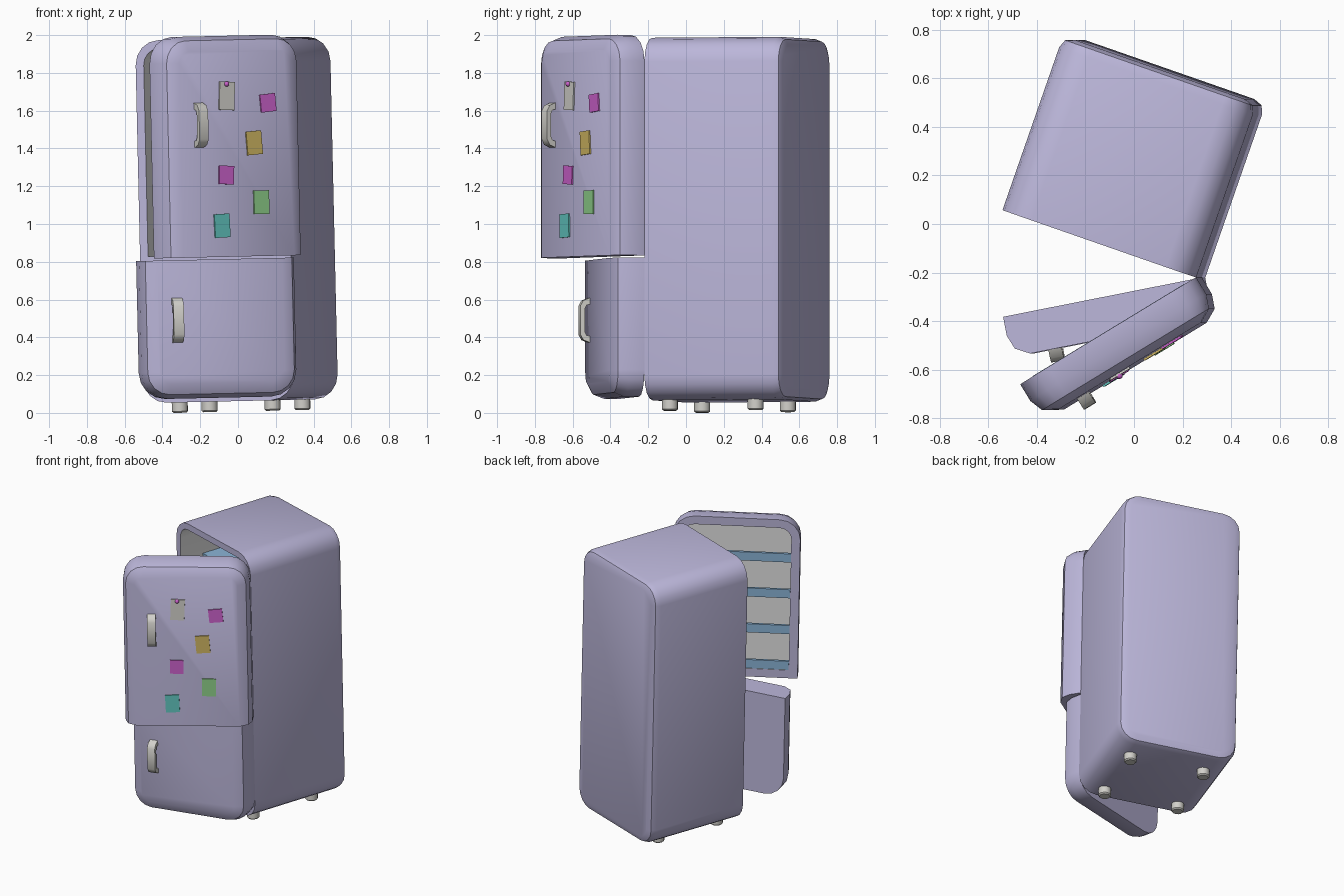
import bpy, bmesh, math
from mathutils import Matrix, Vector

if "Cube" in bpy.data.objects:
    bpy.data.objects.remove(bpy.data.objects["Cube"])

def mat(name, rgb):
    m = bpy.data.materials.new(name)
    m.diffuse_color = (*rgb, 1)
    m.use_nodes = True
    m.node_tree.nodes["Principled BSDF"].inputs["Base Color"].default_value = m.diffuse_color
    return m

LAVENDER = mat("lavender", (.50, .47, .70))
WHITE = mat("liner white", (.78, .78, .78))
GREY = mat("handle grey", (.64, .63, .59))
BLUE = mat("tray blue", (.26, .46, .68))
PINK = mat("note magenta", (.60, .12, .60))
YELLOW = mat("note yellow", (.62, .46, .12))
GREEN = mat("note green", (.27, .62, .25))
TEAL = mat("note teal", (.12, .56, .52))

T, R = Matrix.Translation, lambda deg, ax: Matrix.Rotation(math.radians(deg), 4, ax)
LEAN = T((.024, .2775, .008)) @ R(-1.3, 'Y')          # whole fridge leans slightly
BODY = LEAN @ R(-19.2, 'Z')
HINGE = LEAN @ T((.274, -.4975, 0))
UPPER = HINGE @ R(31.3, 'Z')
LOWER = HINGE @ R(11.2, 'Z')

def finish(name, bm, mats, matrix, angle=40):
    bmesh.ops.recalc_face_normals(bm, faces=bm.faces[:])
    me = bpy.data.meshes.new(name)
    bm.to_mesh(me)
    bm.free()
    for m in mats:
        me.materials.append(m)
    ob = bpy.data.objects.new(name, me)
    bpy.context.collection.objects.link(ob)
    ob.matrix_world = matrix
    bpy.ops.object.select_all(action='DESELECT')
    ob.select_set(True)
    bpy.context.view_layer.objects.active = ob
    bpy.ops.object.shade_smooth_by_angle(angle=math.radians(angle))
    return ob

def outline(x0, x1, z0, z1, rb, rt, inset, kb, kt, seg=4):
    """Rounded rectangle in x and z; kb/kt scale the inset at bottom/top."""
    x0, x1, z0, z1 = x0 + inset, x1 - inset, z0 + inset * kb, z1 - inset * kt
    pts = []
    for cx, cz, r, a0 in ((x1, z1, rt, 0), (x0, z1, rt, 90), (x0, z0, rb, 180), (x1, z0, rb, 270)):
        if r == 0:
            pts.append((cx, cz))
            continue
        r = max(r - inset, .02)
        ox = cx - r if cx == x1 else cx + r
        oz = cz - r if cz == z1 else cz + r
        for i in range(seg + 1):
            a = math.radians(a0 + 90 * i / seg)
            pts.append((ox + r * math.cos(a), oz + r * math.sin(a)))
    return pts

def loft(name, size, rb, rt, rings, liner_bands, matrix):
    """Skin rounded outlines; the first bands and first cap get the liner."""
    bm = bmesh.new()
    loops = []
    for inset, y, kb, kt in rings:
        loops.append([bm.verts.new((x, y, z)) for x, z in outline(*size, rb, rt, inset, kb, kt)])
    for b, (p, q) in enumerate(zip(loops, loops[1:])):
        for i in range(len(p)):
            j = (i + 1) % len(p)
            bm.faces.new((p[i], p[j], q[j], q[i])).material_index = int(b < liner_bands)
    bm.faces.new(loops[0]).material_index = int(liner_bands > 0)
    bm.faces.new(loops[-1])
    return finish(name, bm, [LAVENDER, WHITE], matrix)

def add_box(bm, lo, hi):
    c = [(a + b) / 2 for a, b in zip(lo, hi)]
    s = [b - a for a, b in zip(lo, hi)]
    bmesh.ops.create_cube(bm, size=1, matrix=T(c) @ Matrix.Diagonal((*s, 1)))

def boxes(name, m, matrix, *spans):
    bm = bmesh.new()
    for lo, hi in spans:
        add_box(bm, lo, hi)
    return finish(name, bm, [m], matrix, 30)

# Cabinet: hollow rounded shell with softened back edge
loft("cabinet", (-.4225, .4225, .055, 1.975), .13, .13,
     [(.045, .32, 1, 1), (.045, -.38, 1, 1), (0, -.38, 1, 1), (0, .33, 1, 1),
      (.014, .366, 1, 1), (.05, .38, 1, 1)], 1, BODY)
boxes("compartment_divider", LAVENDER, BODY, ((-.38, -.379, .785), (.38, .325, .83)))
for i, z in enumerate((1.1, 1.38, 1.66)):
    boxes(f"inner_shelf_{i + 1}", BLUE, BODY, ((-.378, -.2, z), (.378, .32, z + .018)))

# Doors: rounded front, square where they meet each other
upper_rings = [(.06, -.10, 1, 1), (.06, 0, 1, 1)] + [(i, -y, 0, 1) for i, y in
               ((0, 0), (0, .08), (.022, .138), (.08, .17))]
loft("upper_door", (-.848, 0, .82, 1.99), 0, .14, upper_rings, 1, UPPER)
lower_rings = [(i, -y, 1, 0) for i, y in ((0, 0), (0, .08), (.022, .138), (.08, .17))]
loft("lower_door", (-.835, 0, .075, .808), .14, 0, lower_rings, 0, LOWER)

# Door trays: floor plus raised rail
for i in range(4):
    z = .882 + .265 * i
    boxes(f"door_tray_{i + 1}", BLUE, UPPER,
          ((-.788, -.10, z), (-.06, 0, z + .014)),
          ((-.788, -.014, z + .014), (-.06, .004, z + .065)))

# Arched handles
def handle(name, x, z, matrix):
    outer = [(.004, .12), (-.035, .105), (-.052, .075), (-.052, -.075), (-.035, -.105), (.004, -.12)]
    inner = [(.004, -.085), (-.018, -.08), (-.028, -.06), (-.028, .06), (-.018, .08), (.004, .085)]
    bm = bmesh.new()
    vs = [[bm.verts.new((x + s * .028, -.17 + y, z + h)) for y, h in outer + inner] for s in (-1, 1)]
    n = len(vs[0])
    for i in range(n):
        j = (i + 1) % n
        bm.faces.new((vs[0][i], vs[0][j], vs[1][j], vs[1][i]))
    for side in vs:                                   # side strips between outer and inner line
        for i in range(5):
            bm.faces.new((side[i], side[i + 1], side[10 - i], side[11 - i]))
    finish(name, bm, [GREY], matrix, 45)

handle("upper_handle", -.655, 1.52, UPPER)
handle("lower_handle", -.655, .49, LOWER)

# Paper notes: seen x, z, width, height, tilt
def door_x(x, z):
    return -(.362 - x - .022 * (z - 1)) / .855

for name, m, x, z, w, h, tilt in (
        ("white_note", GREY, -.063, 1.672, .08, .15, 3),
        ("upper_pink_note", PINK, .155, 1.63, .08, .095, -5),
        ("yellow_note", YELLOW, .082, 1.42, .08, .125, -4),
        ("lower_pink_note", PINK, -.065, 1.253, .078, .098, 2),
        ("green_note", GREEN, .12, 1.105, .08, .125, 0),
        ("teal_note", TEAL, -.088, .985, .08, .125, -2)):
    w = w / .855 / 2
    place = UPPER @ T((door_x(x, z), -.173, z)) @ R(tilt, 'Y')
    boxes(name, m, place, ((-w, -.005, -h / 2), (w, .004, h / 2)))

# Round magnet on the white note
bm = bmesh.new()
bmesh.ops.create_uvsphere(bm, u_segments=12, v_segments=8, radius=.014)
finish("note_magnet", bm, [PINK], UPPER @ T((door_x(-.067, 1.735), -.18, 1.735)))

# Feet
for sx, sn in ((-1, "left"), (1, "right")):
    for sy, yn in ((-1, "front"), (1, "back")):
        bm = bmesh.new()
        bmesh.ops.create_cone(bm, cap_ends=True, segments=12, radius1=.043, radius2=.043, depth=.08)
        rim = [e for e in bm.edges if all(v.co.z < 0 for v in e.verts)]
        bmesh.ops.bevel(bm, geom=rim, offset=.008, segments=1, affect='EDGES')
        finish(f"{yn}_{sn}_foot", bm, [GREY], BODY @ T((sx * .26 + .01, sy * .24 - .05, .04)))
